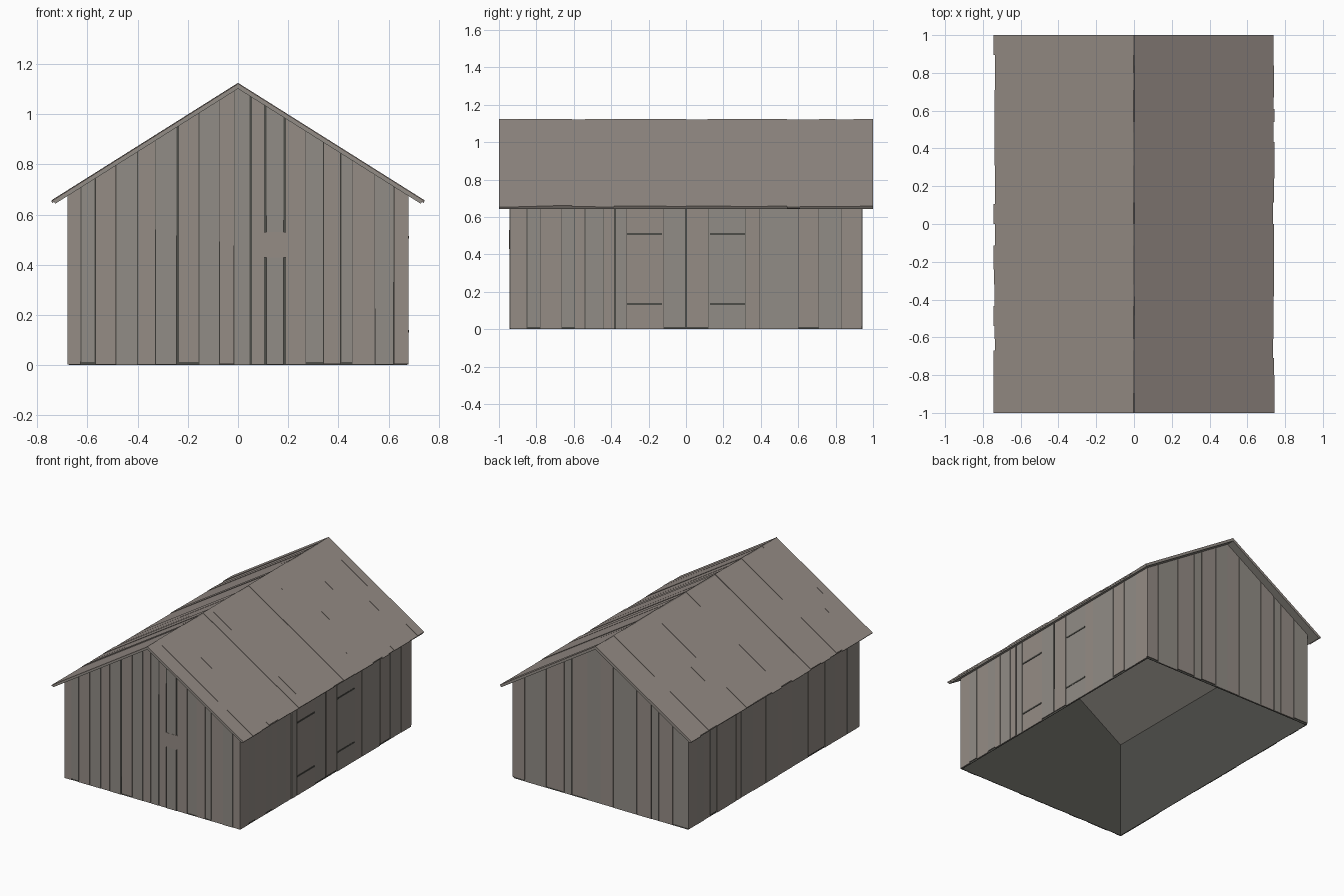
import bpy
import bmesh
import random
from mathutils import Matrix, Vector

random.seed(4)
cube = bpy.data.objects.get("Cube")
if cube:
    bpy.data.objects.remove(cube, do_unlink=True)

# Overall sizes
HALF_X, HALF_Y = 0.68, 0.945
RIDGE, RUN, DROP = 1.125, 0.742, 0.467
SLOPE_LEN = (RUN ** 2 + DROP ** 2) ** 0.5
C, S = RUN / SLOPE_LEN, DROP / SLOPE_LEN
SKIN = 0.008


def material(name, rgb):
    m = bpy.data.materials.new(name)
    m.use_nodes = True
    colour = (*rgb, 1)
    m.diffuse_color = colour
    bsdf = m.node_tree.nodes["Principled BSDF"]
    bsdf.inputs["Base Color"].default_value = colour
    bsdf.inputs["Roughness"].default_value = 0.9
    return m


WARM = material("warm weathered wood", (0.300, 0.262, 0.235))
GREY = material("grey weathered wood", (0.285, 0.264, 0.237))
DARK = material("dark lining", (0.075, 0.075, 0.066))


def frame(origin, u, v):
    """Local axes: u along the wall, v up it, w outward."""
    u, v = Vector(u), Vector(v)
    m = Matrix((u, v, u.cross(v))).transposed().to_4x4()
    m.translation = origin
    return m


def finish(name, bm, mats):
    bmesh.ops.recalc_face_normals(bm, faces=bm.faces)
    mesh = bpy.data.meshes.new(name)
    bm.to_mesh(mesh)
    bm.free()
    for m in mats:
        mesh.materials.append(m)
    ob = bpy.data.objects.new(name, mesh)
    bpy.context.collection.objects.link(ob)
    return ob


def prism(bm, mat, outline, w0, w1, index=0):
    """Extrude a flat outline between two heights above the wall."""
    rings = [[bm.verts.new(mat @ Vector((u, v, w))) for u, v in outline]
             for w in (w0, w1)]
    faces = [bm.faces.new(rings[0][::-1]), bm.faces.new(rings[1])]
    n = len(outline)
    for i in range(n):
        j = (i + 1) % n
        faces.append(bm.faces.new((rings[0][i], rings[0][j], rings[1][j], rings[1][i])))
    for f in faces:
        f.material_index = index


def rect(u0, u1, v0, v1):
    return [(u0, v0), (u1, v0), (u1, v1), (u0, v1)]


def gable_top(u):
    return RIDGE - 0.02 - abs(u) * DROP / RUN


def side_top(u):
    return 0.68


def plank_wall(name, mat, edges, top, wide=()):
    """A row of upright planks with narrow gaps and uneven feet."""
    bm = bmesh.new()
    for i, (a, b) in enumerate(zip(edges, edges[1:])):
        a += 0.005 if a in wide else 0.0015
        b -= 0.005 if b in wide else 0.0015
        foot = random.choice((0.002, 0.004, 0.013))
        outline = [(a, foot), (b, foot), (b, top(b))]
        if a < 0 < b:
            outline.append((0, top(0)))
        outline.append((a, top(a)))
        prism(bm, mat, outline, -SKIN, -random.uniform(0, 0.002), i % 2)
    return finish(name, bm, (WARM, GREY))


UP = (0, 0, 1)
front = frame((0, -HALF_Y, 0), (1, 0, 0), UP)
back = frame((0, HALF_Y, 0), (-1, 0, 0), UP)
left = frame((HALF_X, 0, 0), (0, 1, 0), UP)
right = frame((-HALF_X, 0, 0), (0, -1, 0), UP)

# Dark lining, open below
bm = bmesh.new()
lx, ly = HALF_X - SKIN, HALF_Y - SKIN
rings = []
for y in (-ly, ly):
    pts = [(-lx, 0), (lx, 0), (lx, gable_top(lx)), (0, gable_top(0)), (-lx, gable_top(lx))]
    rings.append([bm.verts.new((x, y, z)) for x, z in pts])
    bm.faces.new(rings[-1])
for i, j in ((1, 2), (4, 0)):
    bm.faces.new((rings[0][i], rings[0][j], rings[1][j], rings[1][i]))
lining = finish("wall_lining", bm, (DARK,))
solid = lining.modifiers.new("thickness", "SOLIDIFY")
solid.thickness = 0.004
solid.offset = 0

# Plank walls
plank_wall("front_wall", front,
           (-.68, -.625, -.57, -.485, -.40, -.33, -.24, -.155, -.075, -.015, .05,
            .108, .187, .27, .34, .41, .455, .545, .62, .68),
           gable_top, wide=(-.24, .05, .108, .187))
plank_wall("back_wall", back,
           (-.68, -.585, -.42, -.28, -.22, -.10, .0, .10, .28, .395, .45, .56, .68),
           gable_top, wide=(-.22, .395))
end = HALF_Y - SKIN
plank_wall("left_wall", left,
           (-end, -.85, -.78, -.665, -.595, -.54, -.44, -.38, -.32, -.12, 0, .12,
            .32, .395, .60, .71, .83, end),
           side_top, wide=(-.38, 0))
plank_wall("right_wall", right,
           (-end, -.855, -.765, -.70, -.63, -.485, -.415, -.36, -.225, -.09, .045,
            .2, .38, .56, .68, .81, end),
           side_top, wide=(-.36, -.09))

# Patch board on the front
bm = bmesh.new()
prism(bm, front, rect(0.103, 0.193, 0.43, 0.53), -SKIN, 0.001)
finish("front_patch", bm, (WARM,))

# Hinge straps on the double door
bm = bmesh.new()
for z in (0.135, 0.51):
    for u0, u1 in ((-0.315, -0.127), (0.127, 0.315)):
        prism(bm, left, rect(u0, u1, z - 0.005, z + 0.005), -SKIN, 0.002)
finish("door_hinge_straps", bm, (DARK,))

# Roof: an under-deck and a row of planks on each slope
roof_edges = (-1, -.895, -.80, -.71, -.61, -.485, -.385, -.31, -.105, 0, .115,
              .24, .32, .435, .54, .61, .67, .84, .93, 1)
for side, sx in (("left", 1), ("right", -1)):
    slope = frame((0, 0, RIDGE), (0, sx, 0), (-sx * C, 0, S))
    bm = bmesh.new()
    prism(bm, slope, rect(-1, 1, -SLOPE_LEN + 0.004, 0), -0.02, -0.011)
    finish(side + "_roof_deck", bm, (GREY,))
    bm = bmesh.new()
    for a, b in zip(roof_edges, roof_edges[1:]):
        eave = -SLOPE_LEN + random.uniform(-0.004, 0.006)
        prism(bm, slope, rect(a, b, eave, 0), -0.0115, -random.uniform(0, 0.004))
    finish(side + "_roof_planks", bm, (WARM,))
